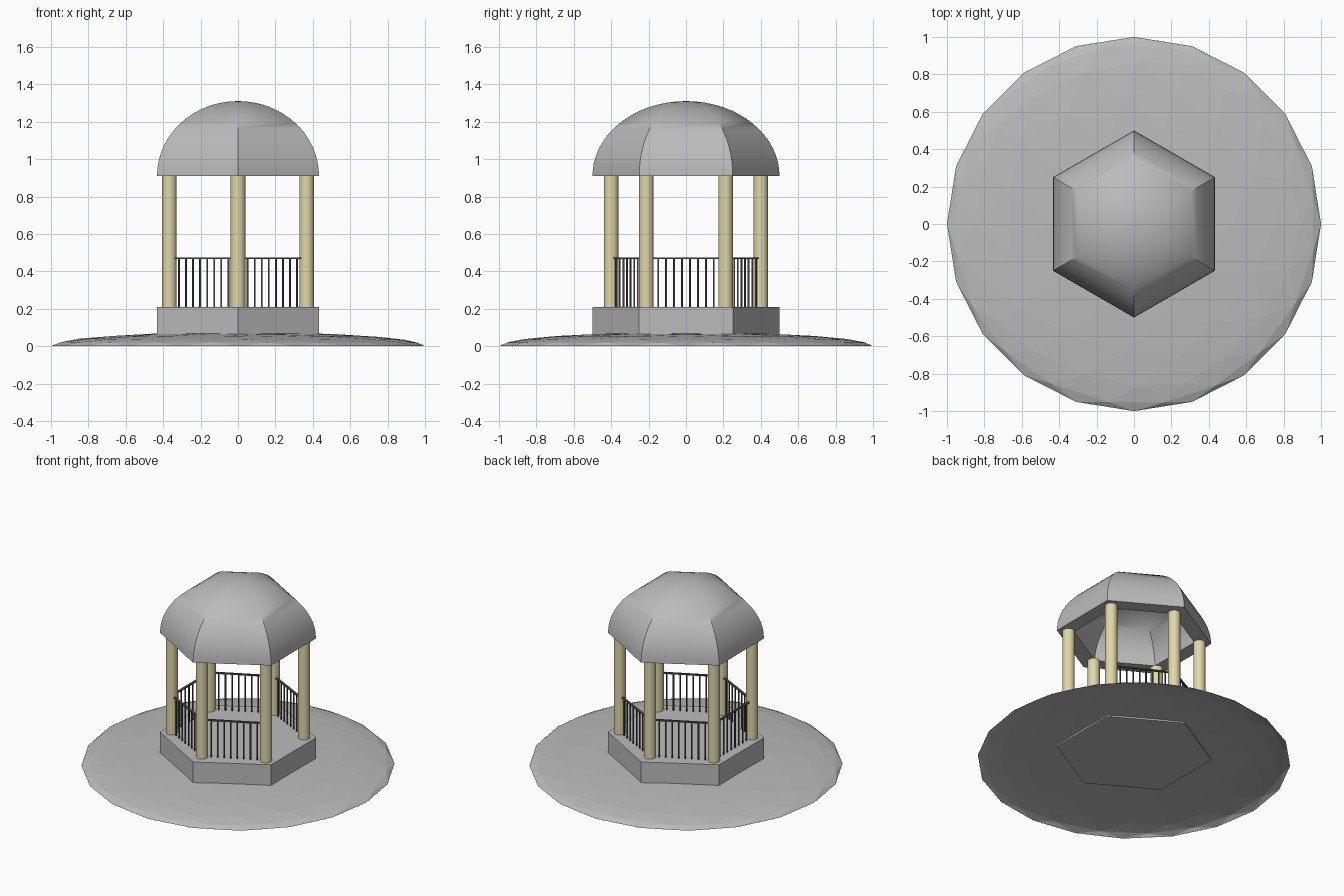
import bpy, bmesh, math
from mathutils import Vector

cube = bpy.data.objects.get("Cube")
if cube:
    bpy.data.objects.remove(cube, do_unlink=True)


def material(name, rgb):
    m = bpy.data.materials.new(name)
    m.use_nodes = True
    m.diffuse_color = (*rgb, 1)
    m.node_tree.nodes["Principled BSDF"].inputs["Base Color"].default_value = (*rgb, 1)
    return m


stone = material("grey stone", (0.5, 0.5, 0.5))
cream = material("cream stone", (0.74, 0.68, 0.40))
iron = material("dark iron", (0.09, 0.09, 0.09))


def make(name, bm, mat, smooth=None):
    mesh = bpy.data.meshes.new(name)
    bmesh.ops.recalc_face_normals(bm, faces=bm.faces)
    bm.to_mesh(mesh)
    bm.free()
    ob = bpy.data.objects.new(name, mesh)
    bpy.context.collection.objects.link(ob)
    mesh.materials.append(mat)
    if smooth:
        bpy.ops.object.select_all(action='DESELECT')
        ob.select_set(True)
        bpy.context.view_layer.objects.active = ob
        bpy.ops.object.shade_smooth_by_angle(angle=math.radians(smooth))
    return ob


def hex_lathe(profile):
    """Sweep (radius, z) points around six corners; zero radius closes a pole."""
    bm = bmesh.new()
    rings = []
    for r, z in profile:
        count = 1 if r < 1e-4 else 6
        rings.append([bm.verts.new((r * math.cos(math.radians(30 + 60 * i)),
                                    r * math.sin(math.radians(30 + 60 * i)), z))
                      for i in range(count)])
    for a, b in zip(rings, rings[1:]):
        for i in range(6):
            j = (i + 1) % 6
            corners = [a[i % len(a)], a[j % len(a)], b[j % len(b)], b[i % len(b)]]
            bm.faces.new(list(dict.fromkeys(corners)))
    return bm


def cylinder(bm, x, y, z0, z1, radius, sides):
    ret = bmesh.ops.create_cone(bm, cap_ends=True, segments=sides, radius1=radius,
                                radius2=radius, depth=z1 - z0)
    bmesh.ops.translate(bm, verts=ret["verts"], vec=(x, y, (z0 + z1) / 2))


FLOOR, EAVE = 0.21, 0.91

# Low mound: upper half of a flattened icosphere, open underneath
bm = bmesh.new()
bmesh.ops.create_icosphere(bm, subdivisions=3, radius=1)
bmesh.ops.delete(bm, geom=[v for v in bm.verts if v.co.z < -0.01], context='VERTS')
bmesh.ops.scale(bm, vec=(1, 1, 0.075), verts=bm.verts)
make("mound", bm, stone)

# Hexagonal platform
make("platform", hex_lathe([(0, 0.055), (0.5, 0.055), (0.5, FLOOR), (0, FLOOR)]), stone)

# Hollow hexagonal dome with an elliptical section
STEPS = 16


def arc(r, h):
    return [(r * math.cos(math.pi / 2 * i / STEPS), EAVE + h * math.sin(math.pi / 2 * i / STEPS))
            for i in range(STEPS + 1)]


inner = arc(0.39, 0.31)
make("dome", hex_lathe(inner[::-1] + arc(0.5, 0.4)), stone, 40)

# Columns, one near each corner
corners = []
for i in range(6):
    a = math.radians(30 + 60 * i)
    r = 0.40 if i % 3 == 1 else 0.424
    corners.append(Vector((r * math.cos(a), r * math.sin(a), 0)))
for i, c in enumerate(corners):
    bm = bmesh.new()
    cylinder(bm, c.x, c.y, FLOOR, EAVE, 0.039, 32)
    make(f"column_{i + 1}", bm, cream, 40)

# Railings on five sides, leaving the +x side as the entrance
for i in range(5):
    a, b = corners[i], corners[i + 1]
    mid, along = (a + b) / 2, (b - a).normalized()
    bm = bmesh.new()
    for k in range(8):
        p = mid + along * (k - 3.5) * 0.0424
        cylinder(bm, p.x, p.y, FLOOR, 0.466, 0.005, 8)
    rail = bmesh.ops.create_cube(bm, size=1)["verts"]
    bmesh.ops.scale(bm, vec=((b - a).length - 0.03, 0.014, 0.009), verts=rail)
    for v in rail:
        side = Vector((-along.y, along.x, 0))
        v.co = mid + along * v.co.x + side * v.co.y + Vector((0, 0, 0.4705 + v.co.z))
    make(f"railing_{i + 1}", bm, iron, 50)
